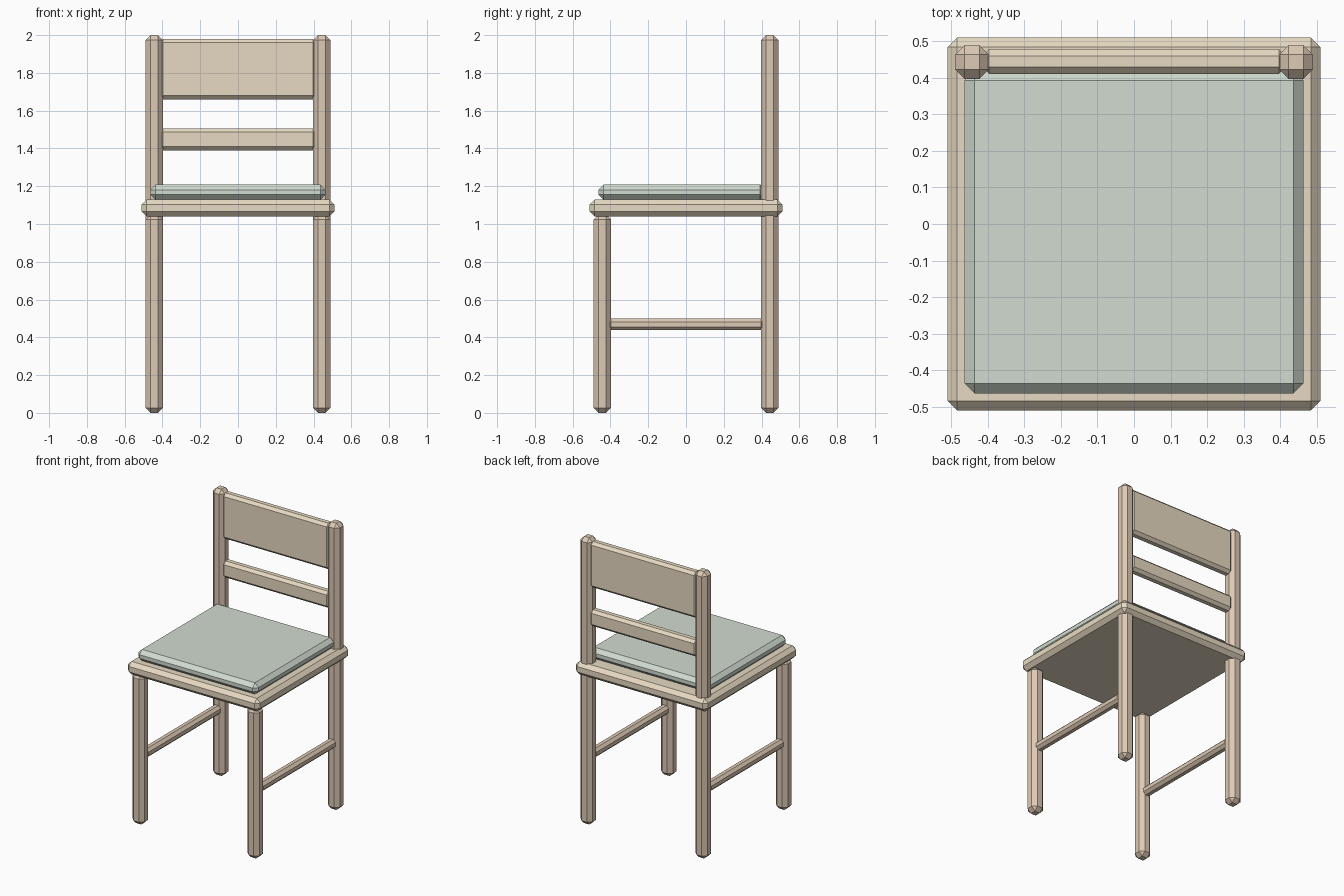
import bpy
import bmesh
from mathutils import Vector

if "Cube" in bpy.data.objects:
    bpy.data.objects.remove(bpy.data.objects["Cube"])


def material(name, rgb):
    m = bpy.data.materials.new(name)
    m.diffuse_color = (*rgb, 1.0)
    m.use_nodes = True
    m.node_tree.nodes["Principled BSDF"].inputs["Base Color"].default_value = m.diffuse_color
    return m


LIGHT_WOOD = material("light_wood", (0.80, 0.70, 0.54))
DARK_WOOD = material("dark_wood", (0.73, 0.59, 0.46))
FABRIC = material("fabric", (0.64, 0.71, 0.63))


def chamfered_box(name, lo, hi, bevel, mat):
    """Box between two corners with every edge cut by one flat chamfer."""
    lo, hi = Vector(lo), Vector(hi)
    bm = bmesh.new()
    bmesh.ops.create_cube(bm, size=1.0)
    bmesh.ops.scale(bm, vec=hi - lo, verts=bm.verts)
    bmesh.ops.translate(bm, vec=(lo + hi) / 2, verts=bm.verts)
    bmesh.ops.bevel(bm, geom=bm.edges[:], offset=bevel, offset_type='OFFSET',
                    segments=1, profile=0.5, affect='EDGES')
    mesh = bpy.data.meshes.new(name)
    bm.to_mesh(mesh)
    bm.free()
    mesh.materials.append(mat)
    obj = bpy.data.objects.new(name, mesh)
    bpy.context.collection.objects.link(obj)
    return obj


LEG = 0.443    # leg centre distance from the middle, in x and y
HALF = 0.046   # half the leg width
SPAN = 0.415   # half length of rails and stretchers, ends sunk into the legs

# Seat board and cushion
chamfered_box("seat", (-0.51, -0.51, 1.04), (0.51, 0.51, 1.13), 0.026, LIGHT_WOOD)
chamfered_box("cushion", (-0.463, -0.463, 1.128), (0.463, 0.42, 1.208), 0.027, FABRIC)

for side, s in (("left", -1), ("right", 1)):
    x = s * LEG
    # Short front leg, and back leg running up as the backrest post
    for part, y, top in (("front_leg", -LEG, 1.05), ("back_post", LEG, 2.0)):
        chamfered_box(f"{part}_{side}", (x - HALF, y - HALF, 0),
                      (x + HALF, y + HALF, top), 0.026, DARK_WOOD)
    # Side stretcher between front and back legs
    chamfered_box(f"stretcher_{side}", (x - 0.031, -SPAN, 0.438),
                  (x + 0.031, SPAN, 0.50), 0.018, DARK_WOOD)

# Backrest rails
for name, z0, z1 in (("top_rail", 1.66, 1.98), ("lower_rail", 1.39, 1.505)):
    chamfered_box(name, (-SPAN, 0.41, z0), (SPAN, 0.478, z1), 0.019, LIGHT_WOOD)
